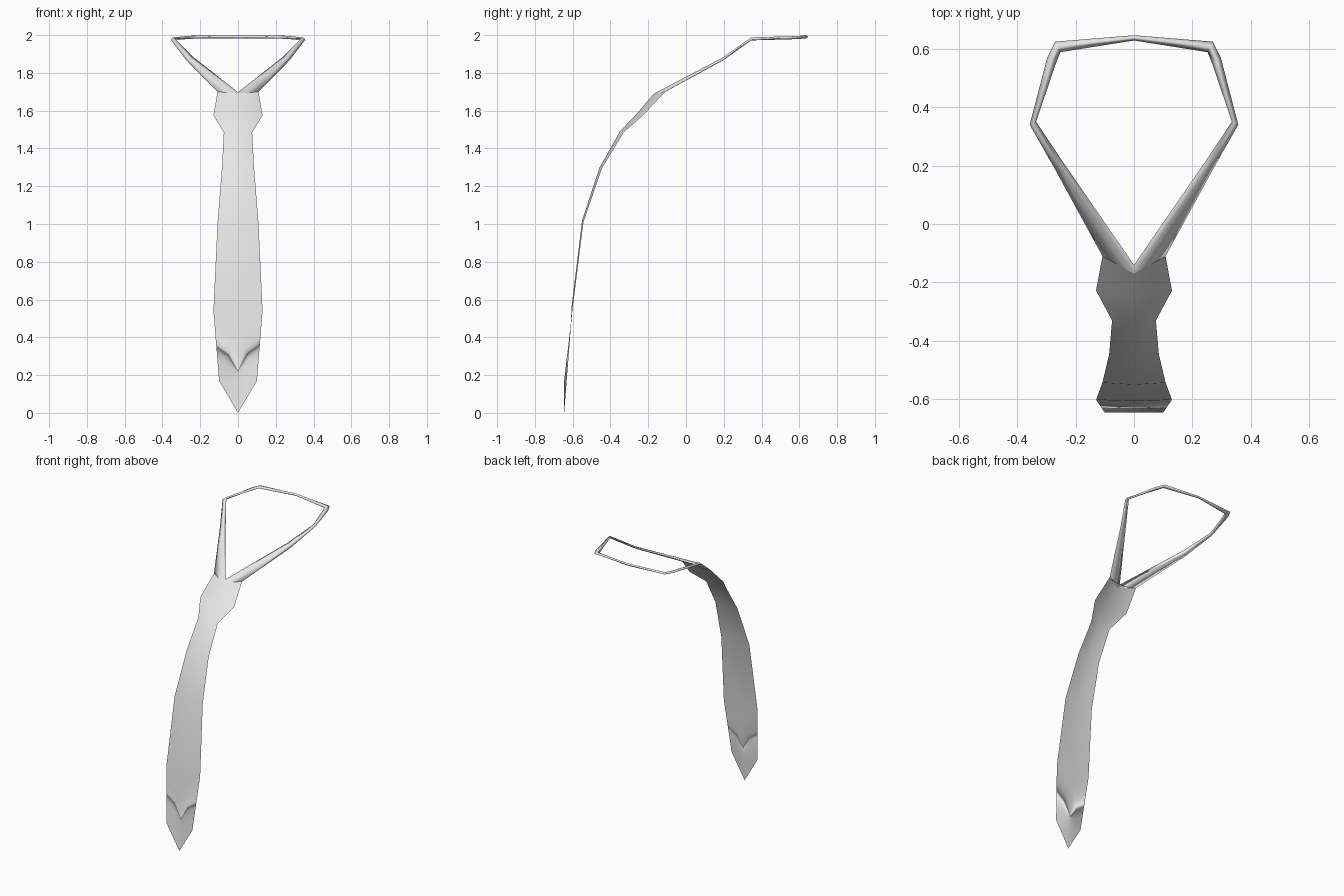
import bpy
import bmesh

cube = bpy.data.objects.get("Cube")
if cube:
    bpy.data.objects.remove(cube, do_unlink=True)

# Single plain cloth colour
cloth = bpy.data.materials.new("light_grey_cloth")
cloth.use_nodes = True
cloth.diffuse_color = (0.8, 0.8, 0.8, 1)
cloth.node_tree.nodes["Principled BSDF"].inputs["Base Color"].default_value = (0.8, 0.8, 0.8, 1)


def make_half(name, bm):
    """Turn a half (x >= 0) into a smooth, mirrored object."""
    mesh = bpy.data.meshes.new(name)
    bm.to_mesh(mesh)
    bm.free()
    mesh.materials.append(cloth)
    mesh.polygons.foreach_set("use_smooth", [True] * len(mesh.polygons))
    obj = bpy.data.objects.new(name, mesh)
    bpy.context.collection.objects.link(obj)
    mirror = obj.modifiers.new("mirror", 'MIRROR')
    mirror.use_clip = True
    mirror.merge_threshold = 0.001
    return obj


# Blade and knot: each row is a centre point (y, z) and an edge point (x, y, z)
rows = [
    ((-0.610, 0.45), (0.100, -0.645, 0.17)),
    ((-0.606, 0.56), (0.130, -0.602, 0.54)),
    ((-0.550, 1.02), (0.108, -0.543, 1.01)),
    ((-0.457, 1.30), (0.085, -0.445, 1.295)),
    ((-0.350, 1.49), (0.075, -0.330, 1.485)),
    ((-0.255, 1.59), (0.130, -0.228, 1.575)),
    ((-0.170, 1.69), (0.108, -0.110, 1.70)),
]
bm = bmesh.new()
verts = [(bm.verts.new((0, *c)), bm.verts.new(e)) for c, e in rows]
for (c0, e0), (c1, e1) in zip(verts, verts[1:]):
    bm.faces.new((c0, e0, e1, c1))
# Pointed tip, turned to show its lining side
tip = bm.verts.new((0, -0.645, 0.0))
bm.faces.new((verts[0][0], verts[0][1], tip))
make_half("tie_blade_and_knot", bm)

# Neck band: outer and inner edge of each station, with thin top and bottom ridges
stations = [
    ((0.108, -0.110, 1.700), (0.000, -0.140, 1.698)),
    ((0.272, 0.190, 1.865), (0.238, 0.205, 1.885)),
    ((0.357, 0.340, 1.977), (0.335, 0.350, 1.983)),
    ((0.297, 0.570, 1.987), (0.268, 0.548, 1.985)),
    ((0.270, 0.624, 1.990), (0.252, 0.588, 1.987)),
    ((0.000, 0.646, 1.992), (0.000, 0.628, 1.990)),
]
bm = bmesh.new()
rings = []
for n, (outer, inner) in enumerate(stations):
    mid = [(a + b) / 2 for a, b in zip(outer, inner)]
    top = (0, -0.170, 1.69) if n == 0 else (mid[0], mid[1], mid[2] + 0.008)
    bottom = (mid[0], mid[1], mid[2] - 0.008)
    rings.append([bm.verts.new(p) for p in (outer, top, inner, bottom)])
for a, b in zip(rings, rings[1:]):
    for i in range(4):
        j = (i + 1) % 4
        bm.faces.new((a[i], b[i], b[j], a[j]))
make_half("neck_band", bm)
